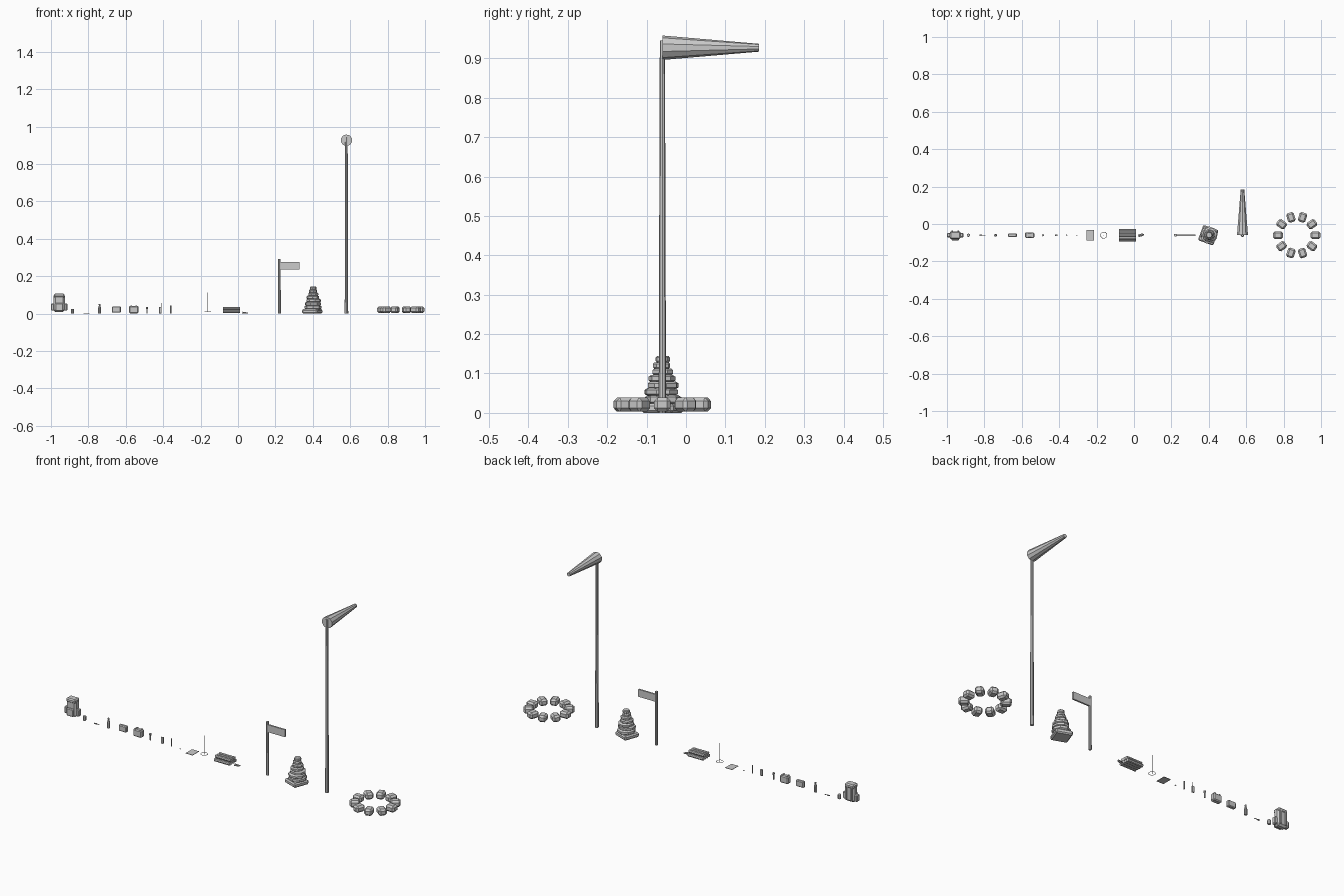
import bpy, bmesh, math
from mathutils import Matrix, Vector

if "Cube" in bpy.data.objects:
    bpy.data.objects.remove(bpy.data.objects["Cube"])

Y = -0.06  # line on which every item stands


def finish(bm, name):
    bmesh.ops.recalc_face_normals(bm, faces=bm.faces)
    me = bpy.data.meshes.new(name)
    bm.to_mesh(me)
    bm.free()
    ob = bpy.data.objects.new(name, me)
    bpy.context.collection.objects.link(ob)
    return ob


def box(name, loc, size, bevel=0, rot=0):
    bm = bmesh.new()
    bmesh.ops.create_cube(bm, size=1)
    bmesh.ops.scale(bm, vec=size, verts=bm.verts)
    if bevel:
        bmesh.ops.bevel(bm, geom=bm.edges[:], offset=bevel, segments=1, affect='EDGES')
    ob = finish(bm, name)
    ob.location, ob.rotation_euler.z = loc, rot
    return ob


def rod(name, a, b, r1, r2=None, n=8):
    a, b = Vector(a), Vector(b)
    bm = bmesh.new()
    bmesh.ops.create_cone(bm, cap_ends=True, segments=n, radius1=r1,
                          radius2=r1 if r2 is None else r2, depth=(b - a).length)
    q = Vector((0, 0, 1)).rotation_difference(b - a)
    bm.transform(Matrix.Translation((a + b) / 2) @ q.to_matrix().to_4x4())
    return finish(bm, name)


def turned(name, x, profile, n=8):
    """Lathe a (radius, height) profile around a vertical axis."""
    bm = bmesh.new()
    rings = [[bm.verts.new((x + r * math.cos(2 * math.pi * i / n),
                            Y + r * math.sin(2 * math.pi * i / n), z)) for i in range(n)]
             for r, z in profile]
    for lo, hi in zip(rings, rings[1:]):
        for i in range(n):
            bm.faces.new((lo[i], lo[(i + 1) % n], hi[(i + 1) % n], hi[i]))
    bm.faces.new(rings[0])
    bm.faces.new(rings[-1])
    return finish(bm, name)


# Backpack
box("backpack_body", (-0.956, Y, 0.057), (0.06, 0.036, 0.094), 0.009)
box("backpack_lid", (-0.956, Y, 0.096), (0.056, 0.042, 0.022), 0.006)
box("backpack_front_pocket", (-0.956, Y - 0.02, 0.035), (0.042, 0.014, 0.042), 0.004)
for s in (-1, 1):
    box("backpack_side_pocket", (-0.956 + s * 0.035, Y, 0.035), (0.018, 0.024, 0.038), 0.004)
    box("backpack_strap", (-0.956 + s * 0.016, Y + 0.021, 0.055), (0.008, 0.006, 0.07))

# Small supplies
turned("tin_can", -0.885, [(0.008, 0.002), (0.009, 0.004), (0.009, 0.024), (0.008, 0.026)])
box("knife_blade", (-0.804, Y, 0.002), (0.018, 0.004, 0.002))
box("knife_handle", (-0.819, Y, 0.002), (0.012, 0.006, 0.004))
turned("bottle", -0.74, [(0.008, 0), (0.008, 0.032), (0.004, 0.042), (0.004, 0.046),
                         (0.005, 0.046), (0.005, 0.053)])
box("first_aid_box", (-0.65, Y, 0.022), (0.048, 0.02, 0.034), 0.004)
box("supply_box", (-0.558, Y, 0.022), (0.05, 0.028, 0.04), 0.005)
for s in (-1, 1):
    box("supply_box_latch", (-0.558 + s * 0.014, Y, 0.043), (0.008, 0.022, 0.004))
turned("torch", -0.487, [(0.0035, 0), (0.0035, 0.024), (0.006, 0.03), (0.006, 0.037)])
box("radio_body", (-0.415, Y, 0.019), (0.014, 0.008, 0.034), 0.001)
rod("radio_antenna", (-0.411, Y, 0.034), (-0.411, Y, 0.056), 0.001, n=6)
rod("flare", (-0.36, Y, 0), (-0.36, Y, 0.043), 0.0035)
box("match", (-0.307, Y, 0.001), (0.008, 0.004, 0.002))
box("folded_map", (-0.234, Y, 0.001), (0.042, 0.055, 0.002))

# Snare: thin stake and wire loop
rod("snare_stake", (-0.162, Y, 0.01), (-0.162, Y, 0.112), 0.0013, n=6)
bpy.ops.mesh.primitive_torus_add(location=(-0.162, Y, 0.012), major_radius=0.017,
                                 minor_radius=0.0013, major_segments=16, minor_segments=4)
bpy.context.object.name = "snare_loop"

# Pile of logs
for row, count in enumerate((4, 3)):
    for i in range(count):
        y, z = Y + (i - (count - 1) / 2) * 0.0165, 0.012 + row * 0.016
        rod("log", (-0.081, y, z), (0.011, y, z), 0.0085)

# Loose stick
rod("kindling", (0.024, Y - 0.003, 0.008), (0.052, Y + 0.005, 0.003), 0.003, n=6)
box("bark_chip", (0.036, Y, 0.002), (0.026, 0.014, 0.003), rot=0.3)

# Signpost
rod("sign_post", (0.221, Y, 0), (0.221, Y, 0.292), 0.008, 0.007)
box("sign_board", (0.274, Y, 0.256), (0.108, 0.009, 0.04))

# Cairn: square base with shrinking slabs
box("cairn_base", (0.397, Y, 0.012), (0.087, 0.087, 0.024), 0.006, -0.35)
stones = [(0.401, 0.002, 0.034, 0.046, 0.024), (0.401, -0.003, 0.053, 0.044, 0.021),
          (0.404, 0.002, 0.07, 0.04, 0.02), (0.400, -0.001, 0.087, 0.034, 0.019),
          (0.403, 0.001, 0.104, 0.028, 0.018), (0.401, -0.002, 0.12, 0.022, 0.017),
          (0.402, 0.001, 0.136, 0.018, 0.018)]
for k, (x, dy, z, r, h) in enumerate(stones):
    ob = turned("cairn_stone", 0, [(r * 0.8, -h / 2), (r, -h / 4), (r, h / 4), (r * 0.8, h / 2)])
    ob.data.transform(Matrix.Translation((0, -Y, 0)))
    ob.location, ob.rotation_euler.z = (x, Y + dy, z), k * 0.5

# Windsock on its pole
rod("windsock_pole", (0.58, Y, 0), (0.58, Y, 0.945), 0.0095, 0.0065)
rod("windsock", (0.58, Y, 0.927), (0.58, 0.185, 0.927), 0.031, 0.01, 10)

# Ring of hearth stones
for i in range(10):
    a = i * math.pi / 5
    box("hearth_stone", (0.87 + 0.1 * math.cos(a), Y + 0.1 * math.sin(a), 0.021),
        (0.052, 0.042, 0.036), 0.009, a)
